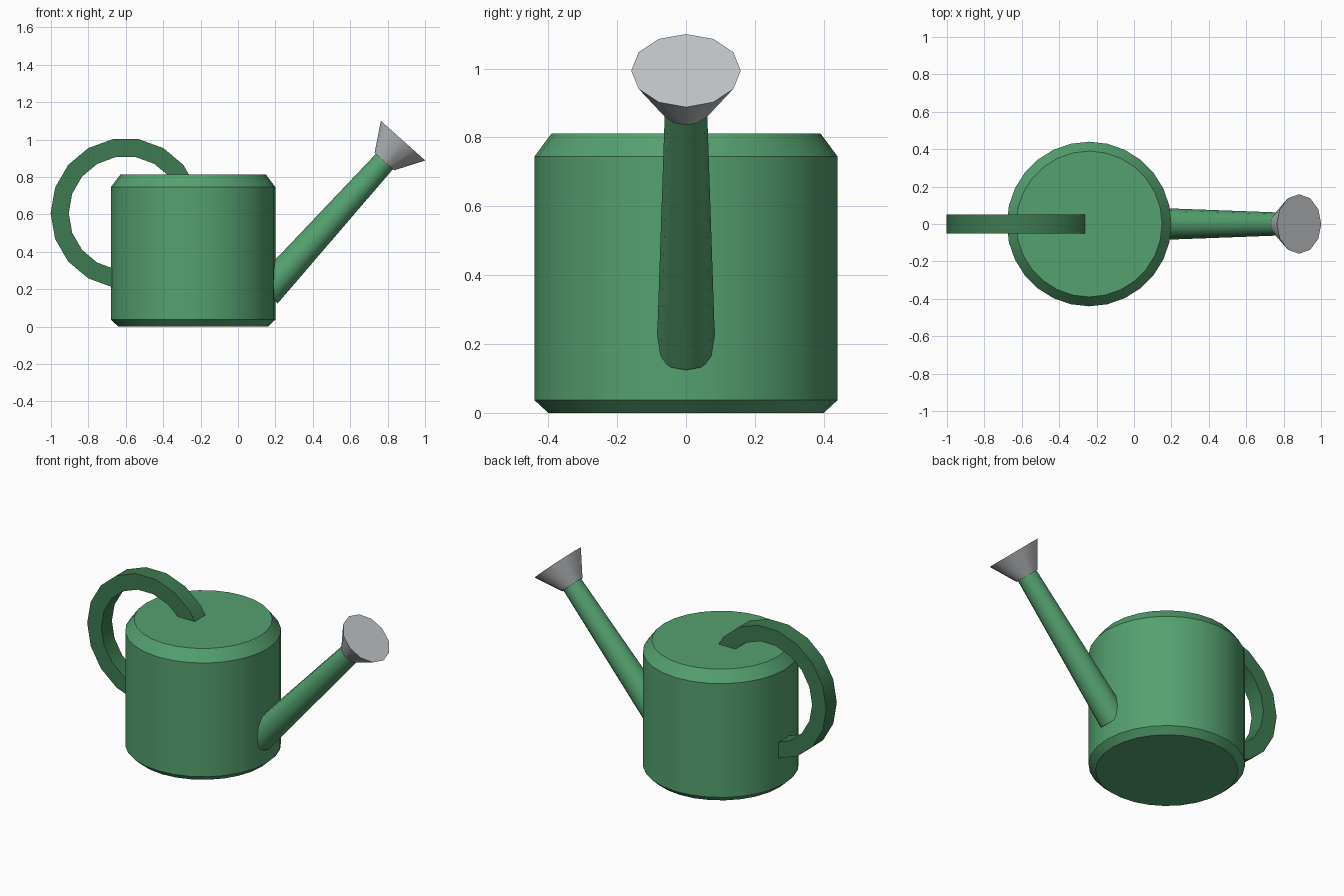
import bpy, bmesh, math
from mathutils import Vector

if "Cube" in bpy.data.objects:
    bpy.data.objects.remove(bpy.data.objects["Cube"])


def material(name, rgb):
    m = bpy.data.materials.new(name)
    m.diffuse_color = (*rgb, 1)
    m.use_nodes = True
    m.node_tree.nodes["Principled BSDF"].inputs["Base Color"].default_value = m.diffuse_color
    return m


GREEN = material("leaf green", (0.09, 0.355, 0.16))
DARK = material("dark green", (0.047, 0.195, 0.083))
GREY = material("light grey", (0.55, 0.575, 0.59))


def finish(name, bm, mat):
    bmesh.ops.recalc_face_normals(bm, faces=bm.faces)
    me = bpy.data.meshes.new(name)
    bm.to_mesh(me)
    bm.free()
    me.materials.append(mat)
    ob = bpy.data.objects.new(name, me)
    bpy.context.collection.objects.link(ob)
    bpy.ops.object.select_all(action='DESELECT')
    ob.select_set(True)
    bpy.context.view_layer.objects.active = ob
    bpy.ops.object.shade_smooth_by_angle(angle=math.radians(35))
    return ob


def loft(name, rings, mat):
    """Skin a list of point rings and cap both ends."""
    bm = bmesh.new()
    loops = [[bm.verts.new(p) for p in ring] for ring in rings]
    n = len(loops[0])
    for a, b in zip(loops, loops[1:]):
        for i in range(n):
            j = (i + 1) % n
            bm.faces.new((a[i], a[j], b[j], b[i]))
    bm.faces.new(loops[0])
    bm.faces.new(loops[-1])
    return finish(name, bm, mat)


def ring(center, u, v, r, n):
    return [center + r * (math.cos(t) * u + math.sin(t) * v)
            for t in (2 * math.pi * i / n for i in range(n))]


X, Y = Vector((1, 0, 0)), Vector((0, 1, 0))

# Can body with chamfered base and shoulder
profile = [(0.40, 0), (0.44, 0.037), (0.44, 0.745), (0.39, 0.812)]
loft("can_body", [ring(Vector((-0.24, 0, z)), X, Y, r, 28) for r, z in profile], GREEN)

# Spout and rose share one slanted axis
tilt = math.radians(48.2)
axis = Vector((math.cos(tilt), 0, math.sin(tilt)))
up = Vector((-math.sin(tilt), 0, math.cos(tilt)))
base = Vector((0.149, 0, 0.181))
face = Vector((0.8825, 0, 0.994))
neck = face - 0.15 * axis
loft("spout", [ring(base, up, Y, 0.085, 12),
               ring(neck + 0.01 * axis, up, Y, 0.061, 12)], GREEN)
loft("rose", [ring(neck, up, Y, 0.07, 12), ring(face, up, Y, 0.159, 12)], GREY)

# Curved handle with a rectangular section
hub = Vector((-0.6, 0, 0.606))
sections = []
for deg in range(20, 261, 20):
    t = math.radians(deg)
    d = Vector((math.cos(t), 0, math.sin(t)))
    sections.append([hub + r * d + y * Y for r, y in
                     ((0.305, -0.052), (0.402, -0.052), (0.402, 0.052), (0.305, 0.052))])
loft("handle", sections, DARK)
